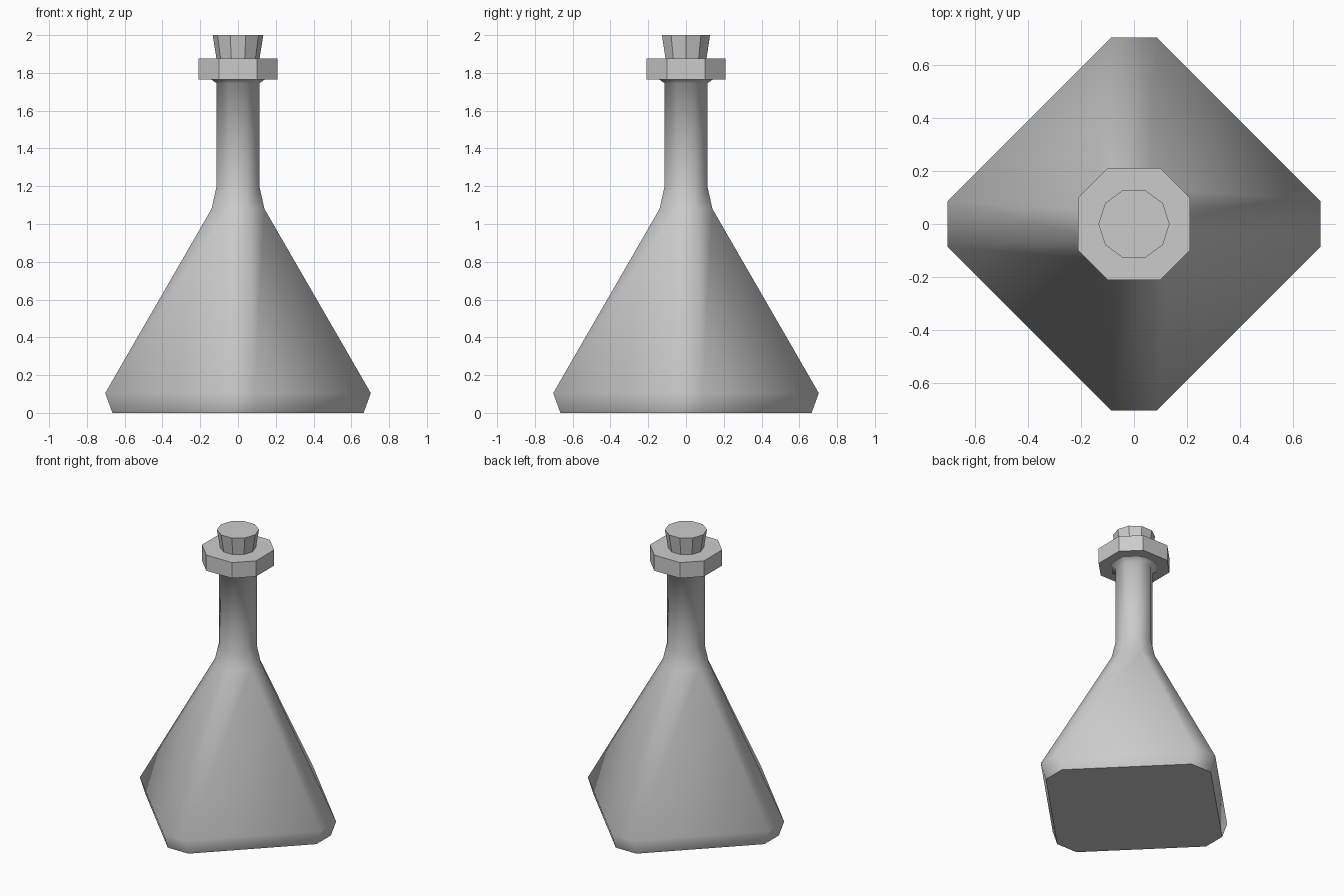
import bpy, bmesh
from math import cos, sin, pi, radians

if "Cube" in bpy.data.objects:
    bpy.data.objects.remove(bpy.data.objects["Cube"])


def octagon(reach, half, z):
    """Eight corners of a square with cut corners, flats facing the axes."""
    pts = []
    for c, s in ((1, 0), (0, 1), (-1, 0), (0, -1)):
        for h in (-half, half):
            pts.append((reach * c - h * s, reach * s + h * c, z))
    return pts


def polygon(radius, sides, z):
    return [(radius * cos(2 * pi * i / sides), radius * sin(2 * pi * i / sides), z)
            for i in range(sides)]


def loft(name, rings, smooth=None):
    """Skin a stack of rings and cap both ends."""
    bm = bmesh.new()
    loops = [[bm.verts.new(p) for p in ring] for ring in rings]
    n = len(loops[0])
    for a, b in zip(loops, loops[1:]):
        for i in range(n):
            j = (i + 1) % n
            bm.faces.new((a[i], a[j], b[j], b[i]))
    bm.faces.new(loops[0][::-1])
    bm.faces.new(loops[-1])
    mesh = bpy.data.meshes.new(name)
    bm.to_mesh(mesh)
    bm.free()
    obj = bpy.data.objects.new(name, mesh)
    bpy.context.collection.objects.link(obj)
    if smooth:
        bpy.ops.object.select_all(action='DESELECT')
        obj.select_set(True)
        bpy.context.view_layer.objects.active = obj
        bpy.ops.object.shade_smooth_by_angle(angle=radians(smooth))
    return obj


# Pyramid body, shoulder and neck: (reach, half width of cut corner, height)
body = [(0.665, 0.08, 0), (0.703, 0.085, 0.105), (0.14, 0.055, 1.08),
        (0.113, 0.047, 1.2), (0.113, 0.047, 1.745), (0.145, 0.06, 1.767)]
loft("flask_body", [octagon(*r) for r in body], smooth=62)

# Flat-sided lip around the mouth
loft("collar", [octagon(0.21, 0.1, z) for z in (1.765, 1.875)])

# Tapered ten-sided stopper
loft("stopper", [polygon(0.11, 10, 1.85), polygon(0.134, 10, 2.0)])
